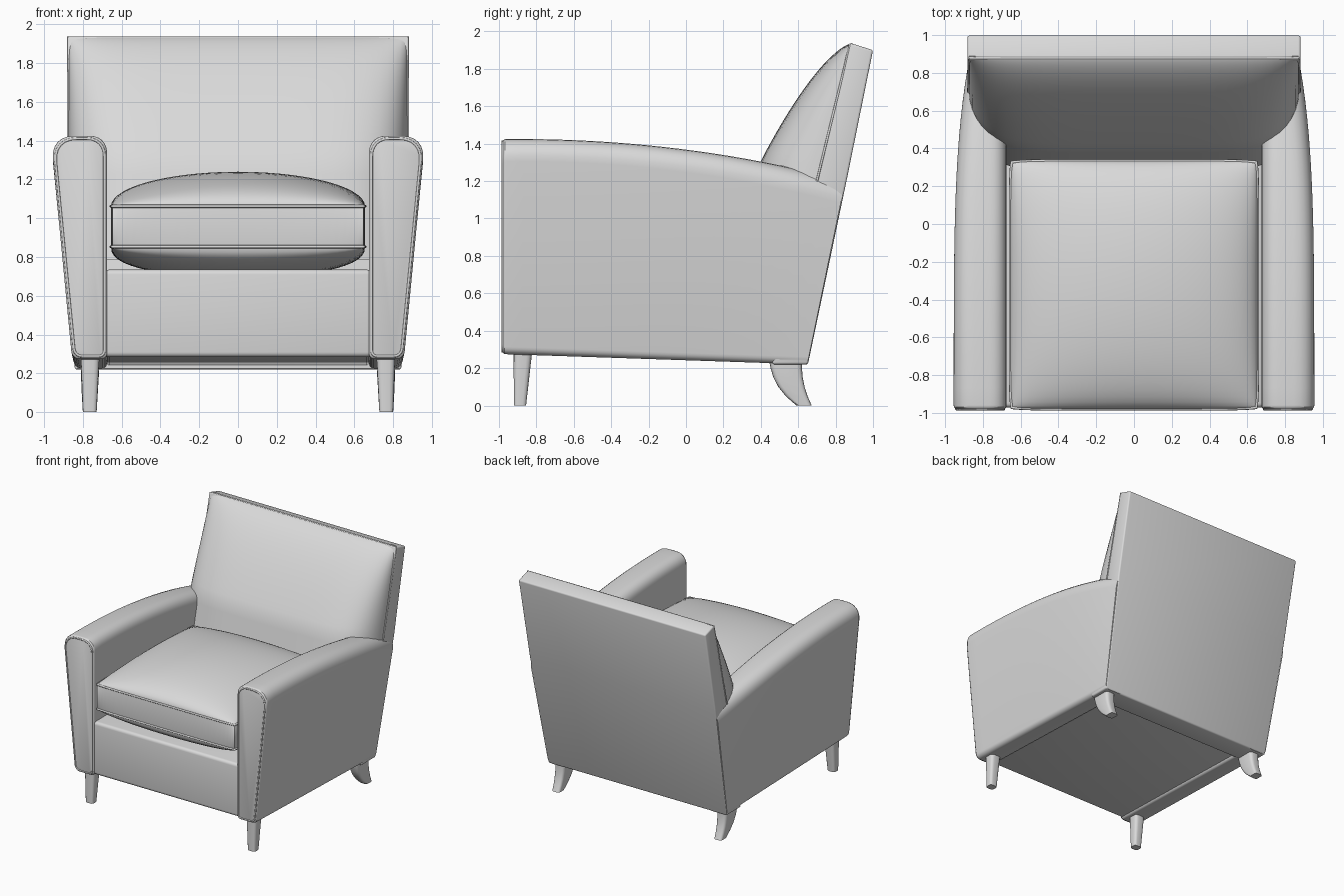
import bpy, bmesh, math
from mathutils import Vector

if "Cube" in bpy.data.objects:
    bpy.data.objects.remove(bpy.data.objects["Cube"])

fabric = bpy.data.materials.new("plain grey")
fabric.diffuse_color = (0.7, 0.7, 0.7, 1)
fabric.use_nodes = True
fabric.node_tree.nodes["Principled BSDF"].inputs["Base Color"].default_value = fabric.diffuse_color


def finish(bm, name, bevel=0.0, segments=4, angle=35):
    """Turn a bmesh into a smooth, optionally bevelled object."""
    bmesh.ops.recalc_face_normals(bm, faces=bm.faces)
    if bevel:
        bmesh.ops.bevel(bm, geom=bm.edges[:], offset=bevel, segments=segments,
                        profile=0.5, affect='EDGES', clamp_overlap=True)
    me = bpy.data.meshes.new(name)
    bm.to_mesh(me)
    bm.free()
    me.materials.append(fabric)
    me.shade_smooth()
    me.set_sharp_from_angle(angle=math.radians(angle))
    ob = bpy.data.objects.new(name, me)
    bpy.context.collection.objects.link(ob)
    return ob


def loft(rings, name, bevel=0.0, segments=4):
    """Skin closed rings of points and cap both ends."""
    bm = bmesh.new()
    vs = [[bm.verts.new(p) for p in r] for r in rings]
    n = len(vs[0])
    for a, b in zip(vs, vs[1:]):
        for i in range(n):
            j = (i + 1) % n
            bm.faces.new((a[i], a[j], b[j], b[i]))
    bm.faces.new(vs[0])
    bm.faces.new(vs[-1])
    return finish(bm, name, bevel, segments)


def rounded(corners, radii, n=7):
    """2D polygon with rounded corners."""
    out = []
    m = len(corners)
    for i, r in enumerate(radii):
        p = Vector(corners[i])
        a = p + (Vector(corners[i - 1]) - p).normalized() * r
        b = p + (Vector(corners[(i + 1) % m]) - p).normalized() * r
        for k in range(n):
            t = k / (n - 1)
            w = 2 * t * (1 - t) * 0.85          # close to a circular arc
            out.append((a * (1 - t) ** 2 + p * w + b * t * t)
                       / ((1 - t) ** 2 + w + t * t))
    return out


def piping(points, name, closed=True, r=0.008):
    cu = bpy.data.curves.new(name, 'CURVE')
    cu.dimensions = '3D'
    cu.bevel_depth = r
    cu.bevel_resolution = 2
    cu.use_fill_caps = True
    sp = cu.splines.new('POLY')
    sp.points.add(len(points) - 1)
    for q, p in zip(sp.points, points):
        q.co = (*p, 1)
    sp.use_cyclic_u = closed
    sp.use_smooth = True
    cu.materials.append(fabric)
    bpy.context.collection.objects.link(bpy.data.objects.new(name, cu))


# Arms: rounded section swept from the front panel to the raked back
FRONT = -0.982


def arm_ring(side, t, inset=0.0):
    y = FRONT + t * (0.85 - FRONT)
    k = max(0, (y + 0.9) / 1.75)
    top = 1.425 - 0.225 * k * k - inset
    outer = 0.966 - 0.08 * k ** 4 - inset
    low = 0.275 - 0.055 * t + inset
    low_outer = 0.856 - 0.012 * t - inset
    inner = 0.675 + inset
    sec = rounded([(inner, low), (low_outer, low), (outer, top), (inner, top)],
                  [0.03, 0.04, 0.12, 0.09])
    ring = []
    for x, z in sec:
        back = 0.648 + (z - 0.22) * 0.208
        ring.append((side * x, FRONT + t * (back - FRONT), z))
    return ring


for side, word in ((-1, "left"), (1, "right")):
    rings = [arm_ring(side, 0, 0.016), arm_ring(side, 0.002, 0.008),
             arm_ring(side, 0.007, 0.001)]
    rings += [arm_ring(side, 0.012 + 0.988 * i / 20) for i in range(21)]
    loft(rings, word + "_arm")
    piping(arm_ring(side, 0.001, 0.014), word + "_arm_piping", r=0.007)

# Base under the seat
base = [(-0.972, 0.285), (-0.972, 0.735), (0.5, 0.735), (0.6, 0.24)]
loft([[(x, y, z) for y, z in base] for x in (-0.69, 0.69)], "seat_base", 0.025)

# Back frame: raked slab, slightly narrower at the foot
slab = [(0.22, 0.46, 0.652, 0.842), (1.2, 0.698, 0.858, 0.878),
        (1.9, 0.872, 1.0, 0.882)]
rings = []
for z, y0, y1, hw in slab:
    zf = z + (0.04 if z > 1.8 else 0)
    rings.append([(-hw, y0, zf), (hw, y0, zf), (hw, y1, z), (-hw, y1, z)])
loft(rings, "back_frame", 0.012, 3)

# Back cushion: domed surface in front of the frame
ROWS, COLS = 28, 32
bm = bmesh.new()
grid = []
for i in range(ROWS + 1):
    w = 1.15 * (i / ROWS) ** 2
    edge = 0.246 * w
    drop = min(0.67 * w ** 0.675, 0.345 + 0.235 * w)
    row = []
    for j in range(COLS + 1):
        u = math.sin(math.pi * (j / COLS - 0.5))
        full = math.sqrt(max(0, 1 - u ** 6))
        y = 0.89 - edge - max(0, drop - edge) * full
        row.append(bm.verts.new((0.874 * u, y, 1.938 - w)))
    grid.append(row)
for a, b in zip(grid, grid[1:]):
    for j in range(COLS):
        bm.faces.new((a[j], a[j + 1], b[j + 1], b[j]))
# Face the open surface forward
back = finish(bm, "back_cushion", angle=60)
if sum(p.normal.y for p in back.data.polygons) > 0:
    back.data.flip_normals()
piping([(-0.877, 0.70, 1.2), (-0.877, 0.878, 1.932),
        (0.877, 0.878, 1.932), (0.877, 0.70, 1.2)],
       "back_piping", closed=False, r=0.006)

# Seat cushion: flat boxing band with a domed top and belly
HX, Y0, Y1, N = 0.655, -0.98, 0.335, 28
YC, HY = (Y0 + Y1) / 2, (Y1 - Y0) / 2
bm = bmesh.new()


def cushion_face(z0, height, power):
    g = []
    for i in range(N + 1):
        u = math.sin(math.pi * (i / N - 0.5))
        row = []
        for j in range(N + 1):
            v = math.sin(math.pi * (j / N - 0.5))
            h = max(0, (1 - u * u) * (1 - v * v)) ** power
            c = 1 - 0.012 * (u * v) ** 8         # soften the corners
            row.append(bm.verts.new((HX * u * c, YC + HY * v * c, z0 + height * h)))
        g.append(row)
    for a, b in zip(g, g[1:]):
        for j in range(N):
            bm.faces.new((a[j], a[j + 1], b[j + 1], b[j]))
    return (g[0][:-1] + [r[-1] for r in g[:-1]]
            + g[-1][:0:-1] + [r[0] for r in g[:0:-1]])


upper = cushion_face(1.062, 0.178, 0.5)
lower = cushion_face(0.853, -0.16, 0.4)
for i in range(len(upper)):
    j = (i + 1) % len(upper)
    bm.faces.new((upper[i], upper[j], lower[j], lower[i]))
loops = [[v.co.copy() for v in loop] for loop in (upper, lower)]
finish(bm, "seat_cushion", angle=50)
for pts, word in zip(loops, ("upper", "lower")):
    piping(pts, word + "_seat_piping")


# Legs: straight tapered at the front, curved at the back
def leg(name, side, levels):
    rings = []
    for z, y0, y1, x0, x1 in levels:
        r = min(y1 - y0, x1 - x0) * 0.3
        sec = rounded([(x0, y0), (x1, y0), (x1, y1), (x0, y1)], [r] * 4, 4)
        rings.append([(side * x, y, z) for x, y in sec])
    loft(rings, name)


for side, word in ((-1, "left"), (1, "right")):
    leg(word + "_front_leg", side, [(0.31, -0.922, -0.82, 0.713, 0.812),
                                    (0.0, -0.92, -0.855, 0.729, 0.80)])
    leg(word + "_back_leg", side, [(0.26, 0.44, 0.62, 0.715, 0.81),
                                   (0.20, 0.452, 0.62, 0.717, 0.81),
                                   (0.15, 0.467, 0.624, 0.72, 0.808),
                                   (0.10, 0.493, 0.634, 0.723, 0.806),
                                   (0.05, 0.533, 0.65, 0.726, 0.803),
                                   (0.0, 0.59, 0.672, 0.729, 0.80)])
